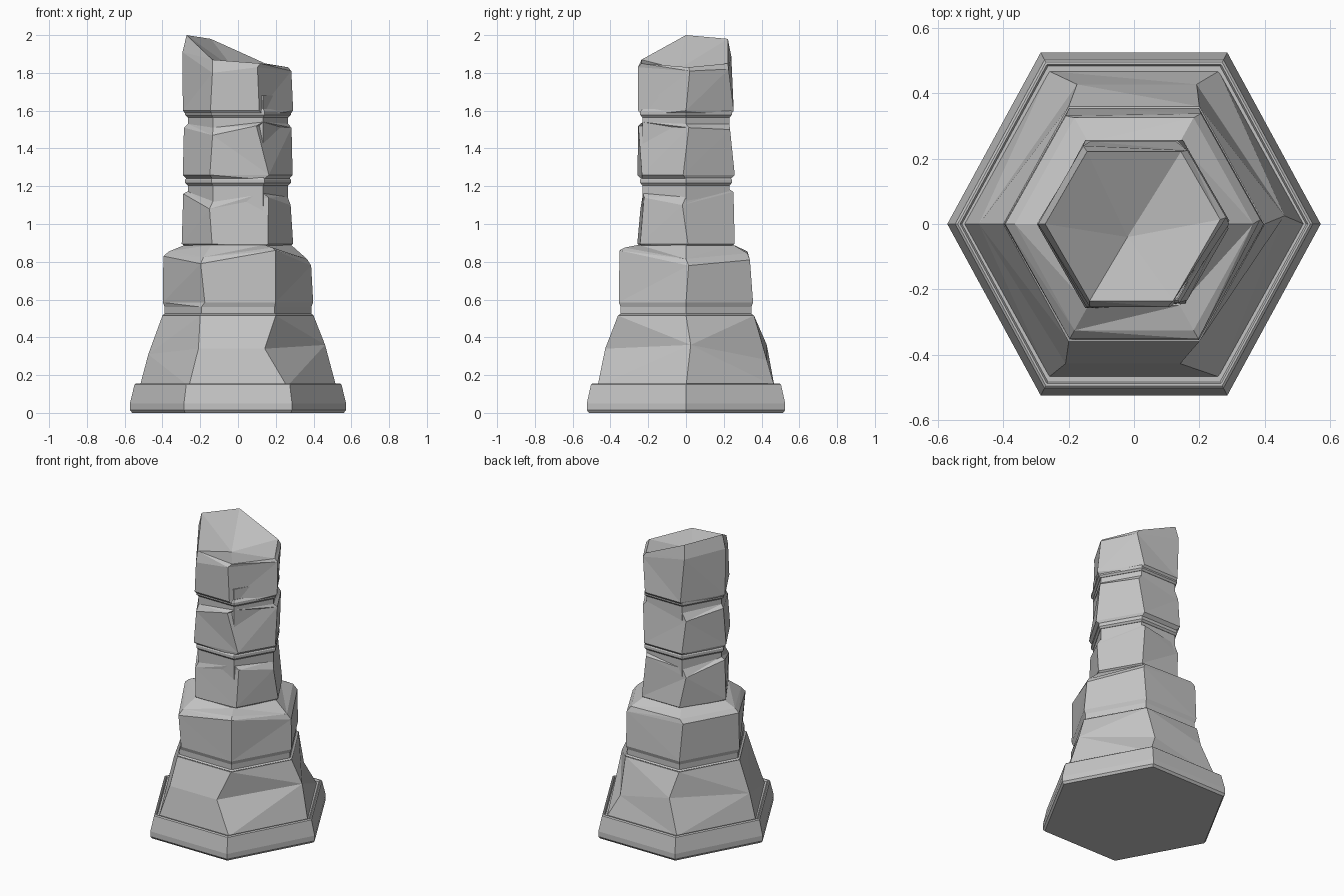
import bpy, bmesh
from math import radians, degrees, cos, sin, pi

cube = bpy.data.objects.get("Cube")
if cube:
    bpy.data.objects.remove(cube, do_unlink=True)

# One plain stone material
stone = bpy.data.materials.new("grey stone")
stone.use_nodes = True
grey = (0.55, 0.55, 0.55, 1)
stone.diffuse_color = grey
bsdf = stone.node_tree.nodes["Principled BSDF"]
bsdf.inputs["Base Color"].default_value = grey
bsdf.inputs["Roughness"].default_value = 0.9

FLAT = [0] * 6


def hex_point(r, angle, stretch):
    """Point on a hexagon outline, so a slid corner stays on its wall."""
    rad = radians(angle)
    reach = r * cos(pi / 6) / cos(radians(angle % 60 - 30))
    return reach * cos(rad), reach * sin(rad) * stretch


def hex_block(name, rows, stretch=1.0, peak=None):
    """Loft six-sided rows: (z, radius, corner lifts, corner slides)."""
    bm = bmesh.new()
    rings = []
    for z, r, *extra in rows:
        lift = extra[0] if extra else FLAT
        slide = extra[1] if len(extra) > 1 else FLAT
        ring = []
        for i in range(6):
            x, y = hex_point(r, i * 60 + slide[i], stretch)
            ring.append(bm.verts.new((x, y, z + lift[i])))
        rings.append(ring)
    for low, high in zip(rings, rings[1:]):
        for i in range(6):
            j = (i + 1) % 6
            bm.faces.new((low[i], low[j], high[j], high[i]))
    bm.faces.new(rings[0][::-1])
    if peak:
        tip = bm.verts.new(peak)
        for i in range(6):
            bm.faces.new((rings[-1][i], rings[-1][(i + 1) % 6], tip))
    else:
        bm.faces.new(rings[-1])
    bmesh.ops.triangulate(bm, faces=[f for f in bm.faces if len(f.verts) == 4])
    bmesh.ops.recalc_face_normals(bm, faces=bm.faces)
    mesh = bpy.data.meshes.new(name)
    bm.to_mesh(mesh)
    bm.free()
    mesh.materials.append(stone)
    obj = bpy.data.objects.new(name, mesh)
    bpy.context.collection.objects.link(obj)
    return obj


# Plinth with rounded foot and a fine groove round the top
hex_block("plinth", [(0, .56), (.015, .572), (.05, .572), (.15, .548),
                     (.156, .54), (.156, .533), (.145, .527)], 1.06)

# Flared, chipped foot of the column
hex_block("flared_foot", [
    (.14, .52),
    (.33, .475, [.03, -.05, .03, -.02, .01, .01], [3, 5, -7, 0, 3, -11]),
    (.515, .4)], 1.04)

# Wide middle drum with a narrow band under it and a sloping shoulder
hex_block("middle_drum", [
    (.505, .392), (.518, .4), (.525, .388), (.56, .388),
    (.585, .398, FLAT, [0, 0, 0, 0, 3, 0]),
    (.82, .395, [-.04, -.01, .01, .01, -.03, .04], [2, -2, 3, 0, 0, 0]),
    (.845, .365, [-.03, 0, .01, .01, -.02, .03]),
    (.89, .28)], 1.03)

# Recessed shaft and thin collars seen between the drums
hex_block("inner_shaft", [(.84, .265), (1.68, .265)])
for number, z in enumerate((1.205, 1.565)):
    hex_block("collar_%d" % (number + 1),
              [(z, .268), (z + .012, .28), (z + .03, .28), (z + .045, .268)])

# Two worn upper drums
hex_block("lower_drum", [
    (.875, .27), (.895, .298, FLAT, [2, 0, -3, 0, 2, 3]),
    (1.12, .29, [-.02, .05, -.03, .04, -.04, .02], [-4, 4, 5, 0, -2, 6]),
    (1.155, .262, [-.01, .03, -.01, .02, -.03, .01])])
hex_block("upper_drum", [
    (1.235, .268), (1.26, .298, FLAT, [-3, 3, 0, 2, 0, 5]),
    (1.49, .292, [.02, .01, -.02, .02, -.02, .03], [3, -4, 5, -2, 2, -9]),
    (1.53, .265, [0, 0, -.01, 0, -.02, .01])])

# Broken top drum, high on one side and hollowed in the middle
hex_block("broken_top_drum", [
    (1.575, .27), (1.6, .292, FLAT, [0, 3, -2, 0, 0, -6]),
    (1.79, .294, [.02, .03, .1, .12, .01, .04], [4, -6, 3, 0, 2, -8]),
    (1.85, .272, [-.02, .0, .13, .15, .02, .0], [3, -3, 3, 0, 0, -3])],
    peak=(-.02, -.04, 1.82))
